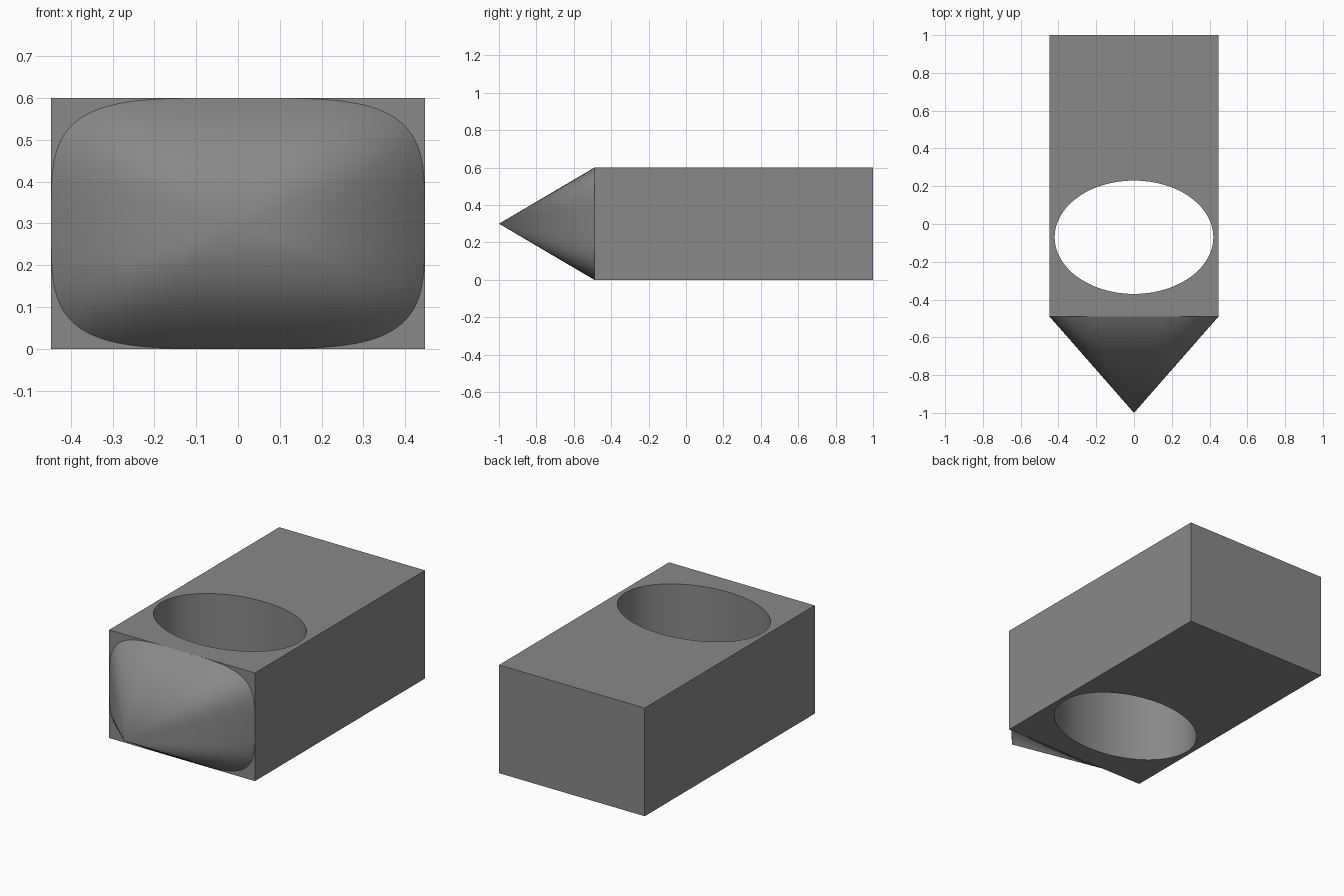
import bpy, bmesh, math

if "Cube" in bpy.data.objects:
    bpy.data.objects.remove(bpy.data.objects["Cube"])

HALF_W, FRONT, BACK, HEIGHT, TIP = 0.447, -0.49, 1.0, 0.6, -1.0

grey = bpy.data.materials.new("mid_grey")
grey.diffuse_color = (0.25, 0.25, 0.25, 1)
grey.use_nodes = True
grey.node_tree.nodes["Principled BSDF"].inputs["Base Color"].default_value = grey.diffuse_color


def make_object(name, bm):
    bmesh.ops.recalc_face_normals(bm, faces=bm.faces)
    mesh = bpy.data.meshes.new(name)
    bm.to_mesh(mesh)
    bm.free()
    mesh.materials.append(grey)
    obj = bpy.data.objects.new(name, mesh)
    bpy.context.collection.objects.link(obj)
    return obj


def smooth(obj):
    bpy.ops.object.select_all(action='DESELECT')
    obj.select_set(True)
    bpy.context.view_layer.objects.active = obj
    bpy.ops.object.shade_smooth_by_angle(angle=math.radians(30))


# Rectangular body
bm = bmesh.new()
bmesh.ops.create_cube(bm, size=1)
bmesh.ops.scale(bm, vec=(2 * HALF_W, BACK - FRONT, HEIGHT), verts=bm.verts)
bmesh.ops.translate(bm, vec=(0, (FRONT + BACK) / 2, HEIGHT / 2), verts=bm.verts)
body = make_object("body", bm)

# Oval through-hole, cut from top to bottom
bm = bmesh.new()
bmesh.ops.create_cone(bm, cap_ends=True, segments=96, radius1=1, radius2=1, depth=2)
bmesh.ops.scale(bm, vec=(0.42, 0.30, 1), verts=bm.verts)
bmesh.ops.translate(bm, vec=(0, -0.07, HEIGHT / 2), verts=bm.verts)
cutter = make_object("hole_cutter", bm)
cutter.hide_render = True

cut = body.modifiers.new("oval_hole", 'BOOLEAN')
cut.operation, cut.solver, cut.object = 'DIFFERENCE', 'EXACT', cutter
bpy.context.view_layer.objects.active = body
bpy.ops.object.modifier_apply(modifier=cut.name)
bpy.data.objects.remove(cutter)
smooth(body)

# Pointed nose: a cone on a rounded-rectangle (superellipse) base
bm = bmesh.new()
apex = bm.verts.new((0, TIP, HEIGHT / 2))
ring = []
for i in range(128):
    a = math.tau * i / 128
    c, s = math.cos(a), math.sin(a)
    r = (c ** 4 + s ** 4) ** -0.25
    ring.append(bm.verts.new((HALF_W * r * c, FRONT, HEIGHT / 2 * (1 + r * s))))
for i, v in enumerate(ring):
    bm.faces.new((apex, v, ring[(i + 1) % len(ring)]))
smooth(make_object("nose", bm))
